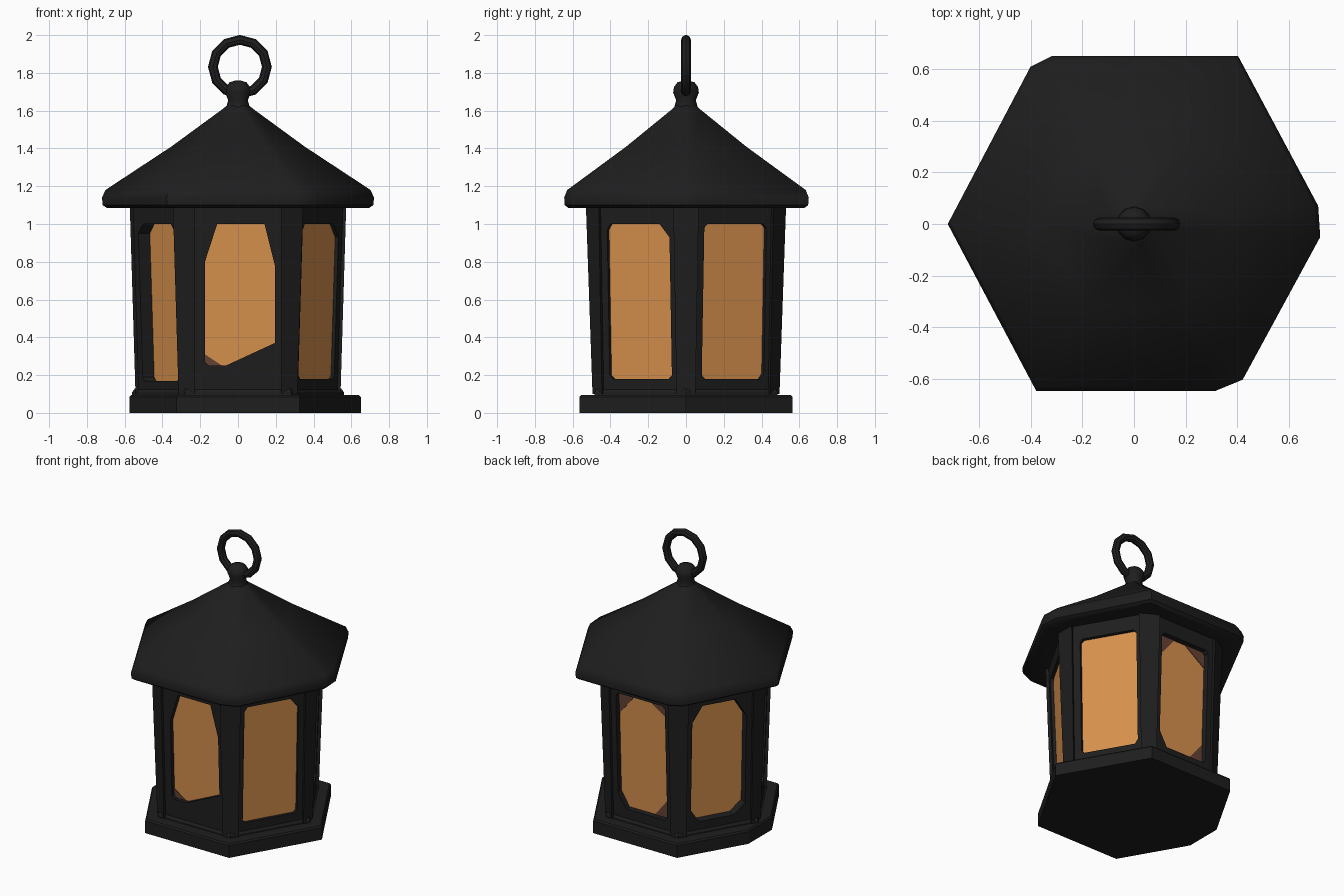
import bpy, bmesh, math
from mathutils import Vector

if "Cube" in bpy.data.objects:
    bpy.data.objects.remove(bpy.data.objects["Cube"])


def material(name, rgb):
    m = bpy.data.materials.new(name)
    m.diffuse_color = (*rgb, 1)
    m.use_nodes = True
    m.node_tree.nodes["Principled BSDF"].inputs["Base Color"].default_value = m.diffuse_color
    return m


BLACK = material("black_iron", (0.013, 0.013, 0.013))
AMBER = material("amber_glass", (0.69, 0.285, 0.075))
BROWN = material("brown_glass", (0.13, 0.055, 0.035))


def finish(bm, name, mats, smooth=None):
    bmesh.ops.remove_doubles(bm, verts=bm.verts, dist=0.0005)
    bmesh.ops.recalc_face_normals(bm, faces=bm.faces)
    me = bpy.data.meshes.new(name)
    bm.to_mesh(me)
    bm.free()
    for m in mats:
        me.materials.append(m)
    ob = bpy.data.objects.new(name, me)
    bpy.context.collection.objects.link(ob)
    if smooth:
        shade(ob, smooth)
    return ob


def shade(ob, degrees):
    bpy.ops.object.select_all(action="DESELECT")
    ob.select_set(True)
    bpy.context.view_layer.objects.active = ob
    bpy.ops.object.shade_smooth_by_angle(angle=math.radians(degrees))


def loft(name, outline, profile, smooth=None):
    """Stack scaled copies of an outline; profile is (scale, z)."""
    bm = bmesh.new()
    rings = [[bm.verts.new((x * s, y * s, z)) for x, y in outline] for s, z in profile]
    n = len(outline)
    for a, b in zip(rings, rings[1:]):
        for i in range(n):
            j = (i + 1) % n
            bm.faces.new((a[i], a[j], b[j], b[i]))
    bm.faces.new(rings[0])
    bm.faces.new(rings[-1])
    return finish(bm, name, [BLACK], smooth)


def circle(n):
    return [(math.cos(2 * math.pi * i / n), math.sin(2 * math.pi * i / n)) for i in range(n)]


# Base slab (its left corner is cut off) and the moulding above it
base = [(x * 0.65, y * 0.65) for x, y in circle(6)]
base[3:4] = [(-0.575, 0.13), (-0.575, -0.13)]
loft("base", base, [(1, 0), (1, 0.085), (0.985, 0.095)])
loft("base_moulding", circle(6), [(0.56, 0.09), (0.56, 0.11), (0.545, 0.13)])

# Roof with a thick eave; three corners are slightly cut off
eave = [(0.72, -0.05), (0.712, 0.07), (0.402, 0.65), (-0.315, 0.65), (-0.40, 0.608),
        (-0.72, 0), (-0.378, -0.645), (0.315, -0.645), (0.42, -0.602)]
loft("roof", eave, [(0.78, 1.10), (0.965, 1.085), (0.995, 1.10), (1, 1.14),
                    (0.975, 1.18), (0.49, 1.41), (0.11, 1.61), (0.07, 1.635)], 42)

# Finial and hanging ring
loft("finial", circle(12), [(0.08, 1.585), (0.062, 1.62), (0.052, 1.655), (0.068, 1.695),
                            (0.064, 1.725), (0.045, 1.75), (0.015, 1.76)], 40)
bpy.ops.mesh.primitive_torus_add(major_segments=12, minor_segments=8, major_radius=0.143,
                                 minor_radius=0.026, location=(0.01, 0, 1.832),
                                 rotation=(math.pi / 2, 0, 0))
ring = bpy.context.object
ring.name = "hanging_ring"
ring.data.materials.append(BLACK)
shade(ring, 40)

# Windows: angle, u range, z range, recess, corner cuts (BL, BR, TR, TL),
# brown glass corners {corner: size}
S = (0.02, 0.02)
WINDOWS = [
    (-90, -0.175, 0.195, 0.25, 1.0, 0.05,
     (S, (0.26, 0.12), (0.055, 0.22), (0.065, 0.20)), {0: (0.09, 0.06)}),
    (-30, -0.19, 0.19, 0.18, 1.0, 0.04, (S, S, (0.06, 0.07), (0.02, 0.03)), {}),
    (30, -0.18, 0.20, 0.18, 1.0, 0.045, (S, (0.02, 0.03), S, S), {}),
    (90, -0.19, 0.19, 0.19, 1.0, 0.06,
     ((0.06, 0.10), S, S, S), {1: (0.12, 0.15), 2: (0.16, 0.11), 3: (0.13, 0.16)}),
    (150, -0.19, 0.19, 0.18, 1.0, 0.08,
     ((0.06, 0.09), (0.08, 0.07), (0.08, 0.13), (0.07, 0.11)), {}),
    (210, -0.18, 0.205, 0.17, 1.0, 0.09, (S, S, (0.04, 0.04), (0.05, 0.05)), {}),
]
Z0, Z1, STEP, HALF = 0.10, 1.10, 0.02, 0.228


def wall_point(angle, u, z, depth=0.0):
    """Point on a slightly tapered wall: u along the wall, depth inwards."""
    a = math.radians(angle)
    out = 0.495 + 0.035 * (z - Z0) - depth
    return Vector((out * math.cos(a) - u * math.sin(a), out * math.sin(a) + u * math.cos(a), z))


# Body: six framed walls with recessed panes, joined by flat corner posts
bm = bmesh.new()


def face(points, mat=0):
    f = bm.faces.new([bm.verts.new(p) for p in points])
    f.material_index = mat


accents = bmesh.new()
frame = [(-HALF, Z0), (HALF, Z0), (HALF, Z1), (-HALF, Z1)]
for angle, u0, u1, z0, z1, recess, cuts, brown in WINDOWS:
    corners = [(u0, z0, 1, 1), (u1, z0, -1, 1), (u1, z1, -1, -1), (u0, z1, 1, -1)]
    hole = []
    for i, ((u, z, du, dz), (cu, cz)) in enumerate(zip(corners, cuts)):
        ends = [(u, z + dz * cz), (u + du * cu, z)]
        hole += ends if i % 2 == 0 else ends[::-1]
    rim = [wall_point(angle, *p) for p in frame]
    outer = [wall_point(angle, *p, STEP) for p in frame]
    edge = [wall_point(angle, *p, STEP) for p in hole]
    pane = [wall_point(angle, *p, recess) for p in hole]
    for i in range(4):
        j = (i + 1) % 4
        face((rim[i], rim[j], outer[j], outer[i]))
        face((outer[i], edge[2 * i + 1], edge[2 * i]))
        face((outer[i], outer[j], edge[2 * j], edge[2 * i + 1]))
    for i in range(8):
        j = (i + 1) % 8
        face((edge[i], edge[j], pane[j], pane[i]))
    face(pane, 1)
    # Corner post to the next wall
    nxt = angle + 60
    face((rim[1], wall_point(nxt, *frame[0]), wall_point(nxt, *frame[3]), rim[2]))
    # Darker glass corners as thin plates
    for i, (su, sz) in brown.items():
        u, z, du, dz = corners[i]
        tri = [(u, z), (u + du * su, z), (u, z + dz * sz)]
        front = [accents.verts.new(wall_point(angle, *p, recess - 0.004)) for p in tri]
        back = [accents.verts.new(wall_point(angle, *p, recess + 0.002)) for p in tri]
        accents.faces.new(front)
        accents.faces.new(back[::-1])
        for k in range(3):
            m = (k + 1) % 3
            accents.faces.new((front[k], front[m], back[m], back[k]))
for z in (Z0, Z1):
    face([wall_point(w[0], s * HALF, z) for w in WINDOWS for s in (-1, 1)])
finish(bm, "lantern_body", [BLACK, AMBER])
finish(accents, "brown_glass_corners", [BROWN])
